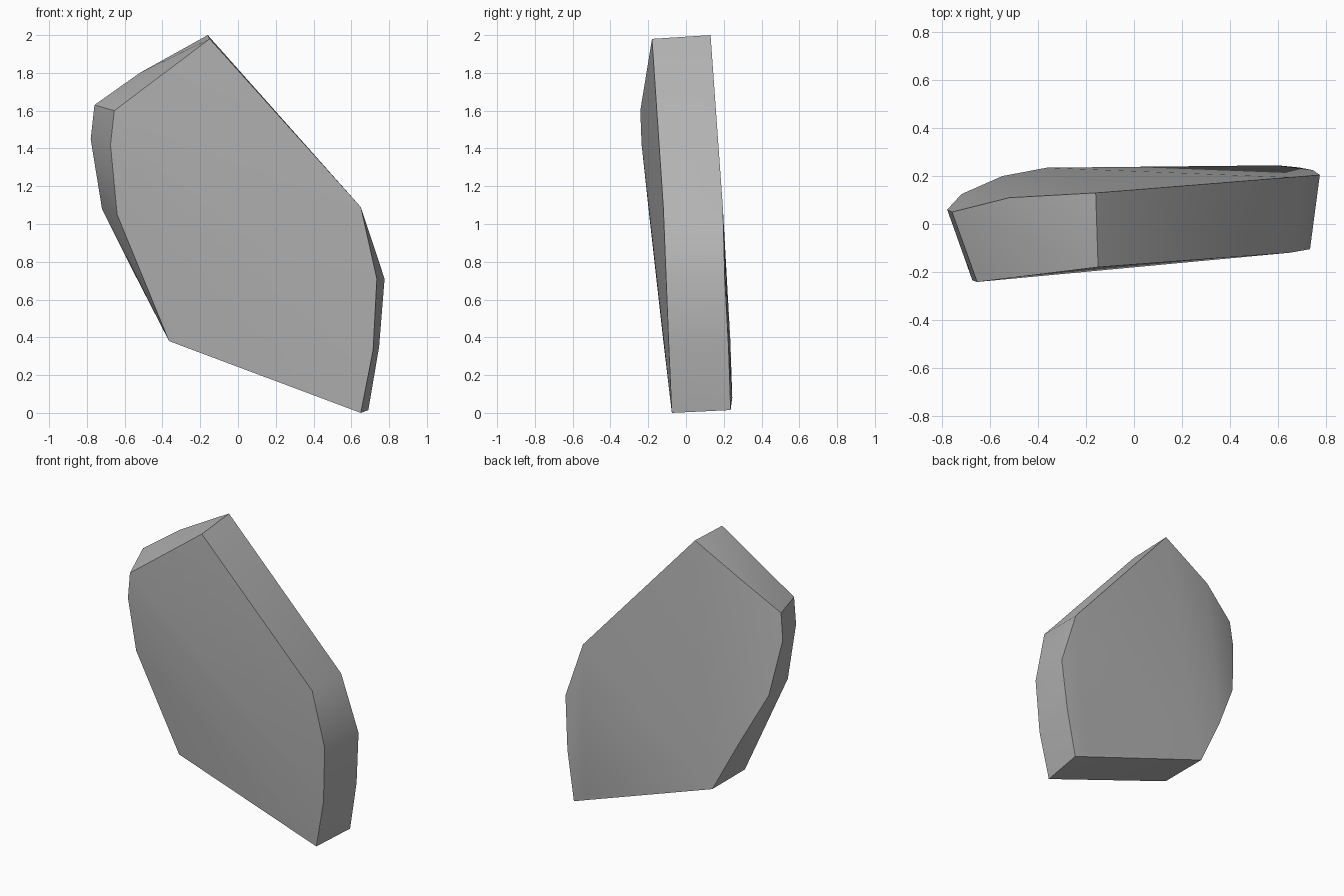
import bpy
import bmesh
import math

cube = bpy.data.objects.get("Cube")
if cube:
    bpy.data.objects.remove(cube, do_unlink=True)

# Matching outlines of the slab's two broad faces, from the tip clockwise
front_rim = [(-0.15, -0.18, 1.98), (0.65, -0.12, 1.09), (0.735, -0.105, 0.71),
             (0.715, -0.09, 0.33), (0.65, -0.075, 0.0), (-0.365, -0.12, 0.38),
             (-0.505, -0.157, 0.72), (-0.64, -0.195, 1.05), (-0.675, -0.235, 1.42),
             (-0.655, -0.242, 1.6)]
back_rim = [(-0.16, 0.13, 2.0), (0.65, 0.195, 1.09), (0.776, 0.205, 0.71),
            (0.747, 0.225, 0.35), (0.69, 0.236, 0.015), (-0.365, 0.235, 0.38),
            (-0.55, 0.2, 0.74), (-0.72, 0.125, 1.08), (-0.78, 0.06, 1.45),
            (-0.76, 0.05, 1.63), (-0.52, 0.11, 1.8)]
back_bulge = [(0.6, 0.245, 0.08)]

# Stone colour
stone = bpy.data.materials.new("stone grey")
stone.use_nodes = True
colour = (0.45, 0.45, 0.45, 1)
stone.diffuse_color = colour
stone.node_tree.nodes["Principled BSDF"].inputs["Base Color"].default_value = colour

# Wrap the outlines into one closed convex slab
bm = bmesh.new()
for point in front_rim + back_rim + back_bulge:
    bm.verts.new(point)
bmesh.ops.convex_hull(bm, input=bm.verts)
loose = [v for v in bm.verts if not v.link_faces]
bmesh.ops.delete(bm, geom=loose, context='VERTS')
bmesh.ops.recalc_face_normals(bm, faces=bm.faces)
mesh = bpy.data.meshes.new("stone_slab")
bm.to_mesh(mesh)
bm.free()
mesh.materials.append(stone)

slab = bpy.data.objects.new("stone_slab", mesh)
bpy.context.collection.objects.link(slab)

# Soft broad faces, crisp rims
bpy.ops.object.select_all(action='DESELECT')
slab.select_set(True)
bpy.context.view_layer.objects.active = slab
bpy.ops.object.shade_smooth_by_angle(angle=math.radians(32))
